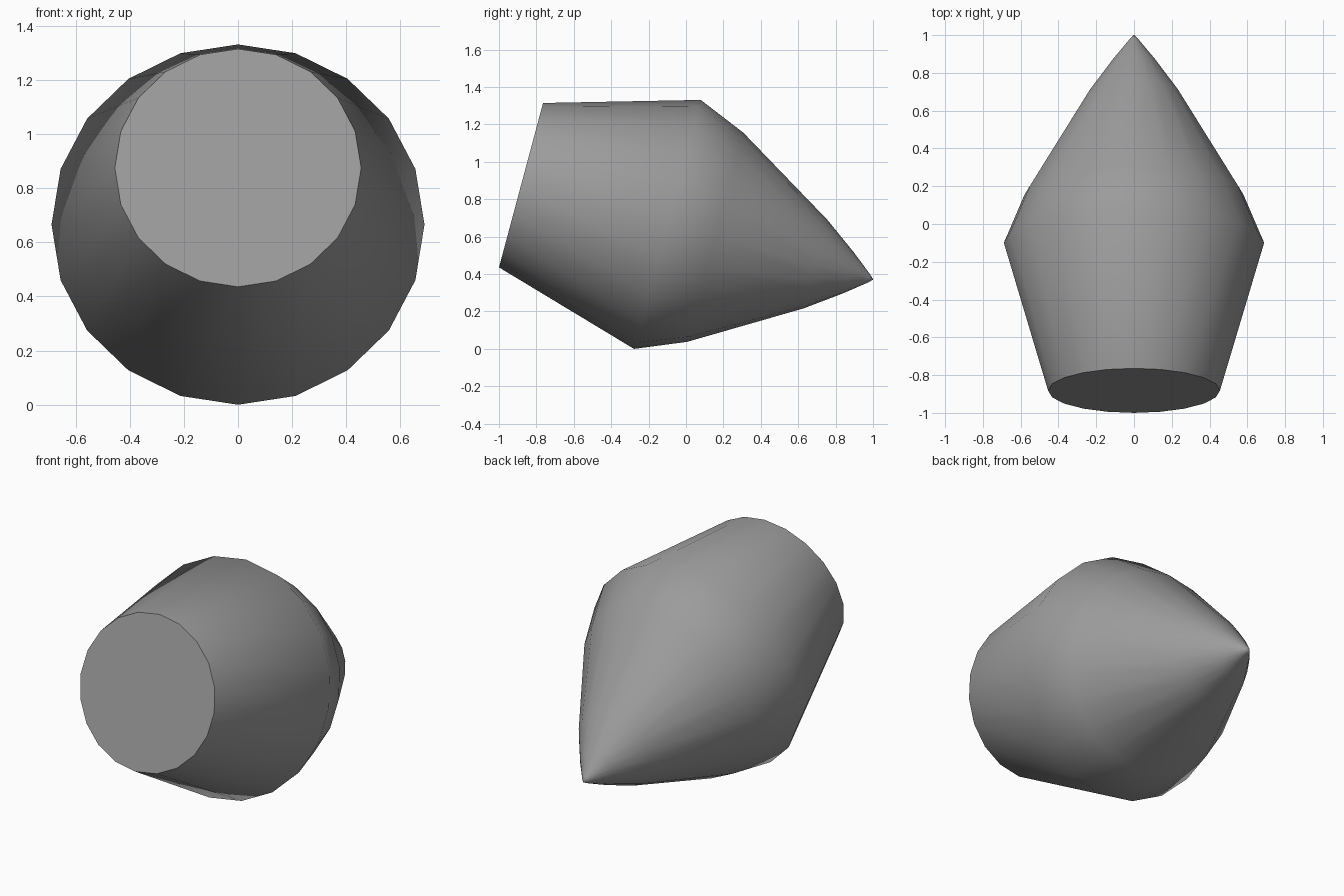
import bpy, bmesh
from math import sin, cos, pi, radians
from mathutils import Matrix

if "Cube" in bpy.data.objects:
    bpy.data.objects.remove(bpy.data.objects["Cube"])

SIDES = 20
# (distance along axis, radius) from flat base to pointed tip
PROFILE = [(0, 0.455), (0.81, 0.689), (1.075, 0.579),
           (1.63, 0.245), (1.81, 0.115), (1.927, 0.022)]
TIP = 1.95

bm = bmesh.new()
rings = [[bm.verts.new((r * cos(2 * pi * i / SIDES), r * sin(2 * pi * i / SIDES), t))
          for i in range(SIDES)] for t, r in PROFILE]
tip = bm.verts.new((0, 0, TIP))

# Flat base, side bands, and tip
bm.faces.new(rings[0][::-1])
for a, b in zip(rings, rings[1:]):
    for i in range(SIDES):
        j = (i + 1) % SIDES
        bm.faces.new((a[i], a[j], b[j], b[i]))
for i in range(SIDES):
    bm.faces.new((rings[-1][i], rings[-1][(i + 1) % SIDES], tip))

# Tip the axis backwards and 15 degrees down
bm.transform(Matrix.Translation((0, -0.882, 0.875)) @ Matrix.Rotation(radians(-105), 4, 'X'))
bmesh.ops.recalc_face_normals(bm, faces=bm.faces)

mesh = bpy.data.meshes.new("pointed_body")
bm.to_mesh(mesh)
bm.free()
body = bpy.data.objects.new("pointed_body", mesh)
bpy.context.collection.objects.link(body)

# Dark grey skin
grey = bpy.data.materials.new("dark_grey")
grey.diffuse_color = (0.33, 0.33, 0.33, 1)
grey.use_nodes = True
grey.node_tree.nodes["Principled BSDF"].inputs["Base Color"].default_value = grey.diffuse_color
mesh.materials.append(grey)

# Smooth skin with a crisp base rim
bpy.context.view_layer.objects.active = body
body.select_set(True)
bpy.ops.object.shade_smooth_by_angle(angle=radians(60))
